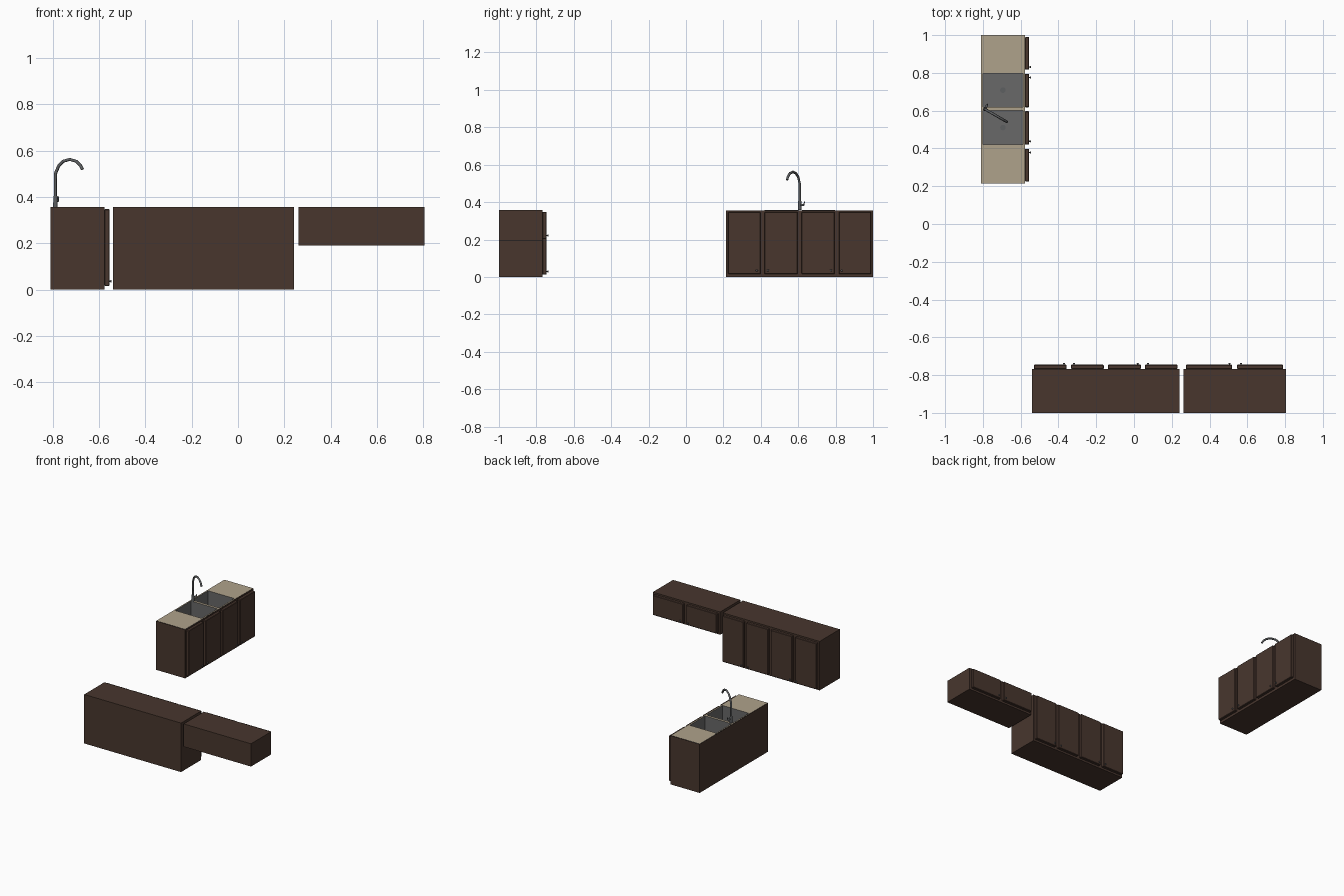
import bpy, bmesh, math
from mathutils import Vector

if "Cube" in bpy.data.objects:
    bpy.data.objects.remove(bpy.data.objects["Cube"])


def material(name, rgb):
    m = bpy.data.materials.new(name)
    m.diffuse_color = (*rgb, 1)
    m.use_nodes = True
    m.node_tree.nodes["Principled BSDF"].inputs["Base Color"].default_value = m.diffuse_color
    return m


WOOD = material("dark wood", (0.065, 0.037, 0.027))
STONE = material("beige countertop", (0.43, 0.36, 0.26))
STEEL = material("sink steel", (0.14, 0.14, 0.14))
METAL = material("faucet metal", (0.11, 0.115, 0.12))


def finish(name, bm, mat):
    me = bpy.data.meshes.new(name)
    bm.to_mesh(me)
    bm.free()
    me.materials.append(mat)
    ob = bpy.data.objects.new(name, me)
    bpy.context.collection.objects.link(ob)
    return ob


def box(name, lo, hi, mat, bevel=0, open_top=False):
    bm = bmesh.new()
    bmesh.ops.create_cube(bm, size=1)
    for v in bm.verts:
        v.co = [l + (c + 0.5) * (h - l) for l, h, c in zip(lo, hi, v.co)]
    if open_top:
        top = [f for f in bm.faces if f.normal.z > 0.9]
        bmesh.ops.delete(bm, geom=top, context='FACES_ONLY')
    if bevel:
        bmesh.ops.bevel(bm, geom=bm.edges[:], offset=bevel, segments=1, affect='EDGES')
    return finish(name, bm, mat)


def rod(name, a, b, r1, r2, mat, sides=12):
    a, b = Vector(a), Vector(b)
    d = b - a
    bm = bmesh.new()
    bmesh.ops.create_cone(bm, cap_ends=True, segments=sides, radius1=r1, radius2=r2, depth=d.length)
    bmesh.ops.rotate(bm, verts=bm.verts, matrix=d.to_track_quat('Z', 'Y').to_matrix())
    bmesh.ops.translate(bm, verts=bm.verts, vec=(a + b) / 2)
    return finish(name, bm, mat)


def knob(p, axis):
    p, n = Vector(p), Vector(axis)
    rod("knob_stem", p, p + n * 0.005, 0.003, 0.003, METAL, 8)
    rod("knob_head", p + n * 0.004, p + n * 0.009, 0.006, 0.005, METAL, 10)


TOP = 0.357

# Sink cabinet with four doors facing +x
box("sink_cabinet", (-0.81, 0.215, 0), (-0.577, 1.0, TOP - 0.001), WOOD, open_top=True)
for y0, y1, k in ((0.225, 0.398, 0.378), (0.42, 0.597, 0.438),
                  (0.618, 0.795, 0.775), (0.817, 0.99, 0.832)):
    box("sink_cabinet_door", (-0.577, y0, 0.015), (-0.555, y1, 0.347), WOOD, 0.003)
    knob((-0.555, k, 0.035), (1, 0, 0))

# Countertop sheet with two openings, left as missing grid cells
xs = (-0.81, -0.80, -0.588, -0.577)
ys = (0.215, 0.42, 0.601, 0.62, 0.797, 1.0)
bm = bmesh.new()
for i in range(3):
    for j in range(5):
        if i == 1 and j in (1, 3):
            continue
        bm.faces.new([bm.verts.new((xs[a], ys[b], TOP))
                      for a, b in ((i, j), (i + 1, j), (i + 1, j + 1), (i, j + 1))])
bmesh.ops.remove_doubles(bm, verts=bm.verts, dist=1e-5)
finish("countertop", bm, STONE)

# Basins, normals turned inward
for j in (1, 3):
    basin = box("sink_basin", (xs[1], ys[j], TOP - 0.13), (xs[2], ys[j + 1], TOP), STEEL, open_top=True)
    basin.data.flip_normals()
    rod("sink_drain", ((xs[1] + xs[2]) / 2, (ys[j] + ys[j + 1]) / 2, TOP - 0.13),
        ((xs[1] + xs[2]) / 2, (ys[j] + ys[j + 1]) / 2, TOP - 0.127), 0.015, 0.015, METAL)

# Gooseneck faucet, swept along a path turned towards the near basin
path = ((0, 0.357), (0, 0.50), (0.014, 0.533), (0.034, 0.554), (0.062, 0.562),
        (0.09, 0.554), (0.107, 0.538), (0.117, 0.519))
cu = bpy.data.curves.new("faucet_spout", 'CURVE')
cu.dimensions = '3D'
cu.bevel_depth = 0.007
cu.bevel_resolution = 1
cu.use_fill_caps = True
sp = cu.splines.new('POLY')
sp.points.add(len(path) - 1)
for pt, (t, z) in zip(sp.points, path):
    pt.co = (-0.789 + t, 0.608 - 0.58 * t, z, 1)
cu.materials.append(METAL)
bpy.context.collection.objects.link(bpy.data.objects.new("faucet_spout", cu))
rod("faucet_base", (-0.789, 0.608, TOP), (-0.789, 0.608, 0.405), 0.0095, 0.0085, METAL)
rod("faucet_valve", (-0.789, 0.608, 0.385), (-0.778, 0.63, 0.385), 0.006, 0.006, METAL)
rod("faucet_lever", (-0.778, 0.628, 0.379), (-0.776, 0.634, 0.402), 0.003, 0.003, METAL, 8)

# Wall cabinets with doors facing +y
BACK, FACE, DOOR = -1.0, -0.768, -0.745
for name, x0, x1, z0, doors in (
        ("tall_cabinet", -0.54, 0.241, 0,
         ((-0.53, -0.357, -0.37), (-0.333, -0.16, -0.318), (-0.138, 0.037, 0.02), (0.058, 0.23, 0.074))),
        ("short_cabinet", 0.262, 0.805, 0.191,
         ((0.275, 0.52, 0.505), (0.546, 0.79, 0.566)))):
    box(name, (x0, BACK, z0), (x1, FACE, TOP), WOOD)
    for a, b, k in doors:
        box(name + "_door", (a, FACE, z0 + 0.012), (b, DOOR, 0.347), WOOD, 0.003)
        knob((k, DOOR, z0 + 0.03), (0, 1, 0))
